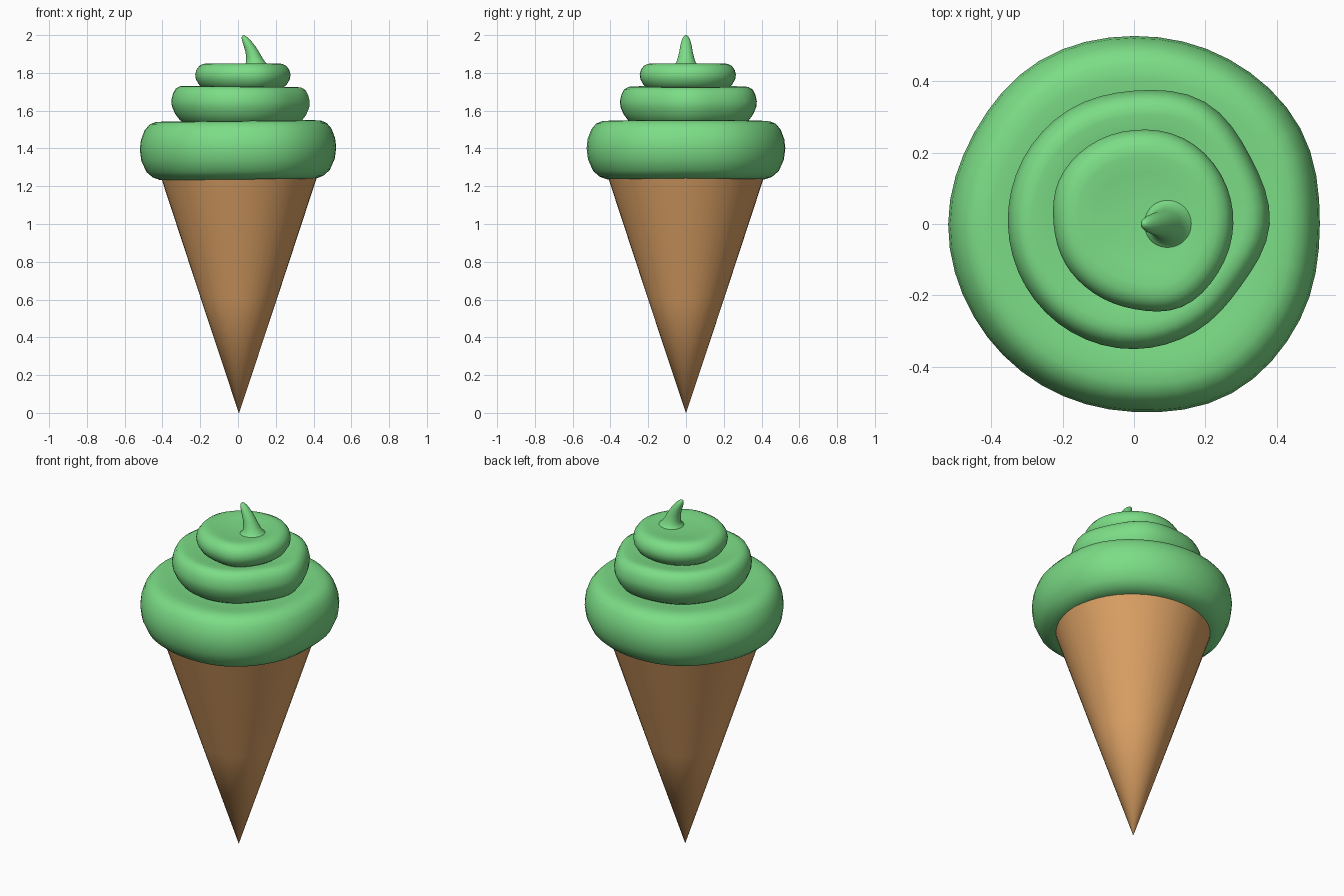
import bpy, bmesh
from math import sin, cos, pi

if "Cube" in bpy.data.objects:
    bpy.data.objects.remove(bpy.data.objects["Cube"])

SEG = 48


def material(name, rgb):
    m = bpy.data.materials.new(name)
    m.diffuse_color = (*rgb, 1)
    m.use_nodes = True
    m.node_tree.nodes["Principled BSDF"].inputs["Base Color"].default_value = m.diffuse_color
    return m


green = material("mint_cream", (0.2, 0.72, 0.24))
tan = material("wafer", (0.72, 0.36, 0.13))


def loft(name, rings, mat, cap_start=True, cap_end=True):
    """Skin a stack of rings; each ring is a list of SEG points."""
    bm = bmesh.new()
    vs = [[bm.verts.new(p) for p in ring] for ring in rings]
    for a, b in zip(vs, vs[1:]):
        for i in range(SEG):
            j = (i + 1) % SEG
            bm.faces.new((a[i], a[j], b[j], b[i]))
    if cap_start:
        bm.faces.new(vs[0][::-1])
    if cap_end:
        bm.faces.new(vs[-1])
    me = bpy.data.meshes.new(name)
    bm.to_mesh(me)
    bm.free()
    for p in me.polygons:
        p.use_smooth = True
    me.materials.append(mat)
    ob = bpy.data.objects.new(name, me)
    bpy.context.collection.objects.link(ob)
    return ob


def circle(cx, z, r):
    return [(cx + r * cos(2 * pi * i / SEG), r * sin(2 * pi * i / SEG), z) for i in range(SEG)]


def radius(outline, i):
    """Periodic smooth interpolation of an outline given every 30 degrees."""
    n = len(outline)
    t = i * n / SEG
    k, f = int(t), t - int(t)
    a, b, c, d = (outline[(k + o) % n] for o in (-1, 0, 1, 2))
    return b + 0.5 * f * (c - a + f * (2 * a - 5 * b + 4 * c - d + f * (3 * (b - c) + d - a)))


def tier(name, outline, profile, tilt):
    """Cream layer: profile is (inset from outline, z); tilt raises the +x side."""
    rings = []
    for inset, z in profile:
        ring = []
        for i in range(SEG):
            a = 2 * pi * i / SEG
            r = max(radius(outline, i) - inset, 0.01)
            ring.append((r * cos(a), r * sin(a), z + tilt * r * cos(a)))
        rings.append(ring)
    return loft(name, rings, green)


# Wafer cone
loft("cone", [circle(0.005, 0, 0.001), circle(0.005, 0.6, 0.2), circle(0.005, 1.245, 0.412)],
     tan, cap_end=False)

# Three stacked cream layers
tier("cream_bottom",
     [.52, .537, .532, .526, .528, .515, .52, .518, .52, .526, .547, .536],
     [(.3, 1.24), (.11, 1.236), (.07, 1.25), (.035, 1.28), (.008, 1.34), (0, 1.40), (.006, 1.45),
      (.025, 1.50), (.05, 1.53), (.08, 1.543), (.12, 1.546), (.17, 1.54), (.25, 1.53)], 0.01)
tier("cream_middle",
     [.38, .376, .395, .373, .368, .36, .353, .35, .35, .35, .347, .346],
     [(.2, 1.525), (.07, 1.53), (.045, 1.547), (.02, 1.58), (.003, 1.62), (0, 1.65), (.008, 1.685),
      (.022, 1.712), (.045, 1.726), (.07, 1.728), (.11, 1.722), (.2, 1.71)], -0.01)
tier("cream_top",
     [.278, .28, .277, .263, .253, .243, .225, .222, .224, .238, .268, .272],
     [(.15, 1.71), (.05, 1.715), (.022, 1.735), (.004, 1.765), (0, 1.79), (.006, 1.815),
      (.022, 1.837), (.045, 1.848), (.075, 1.85), (.12, 1.843), (.2, 1.838)], 0)

# Curled tip, leaning towards -x
loft("cream_tip", [circle(*p) for p in (
    (.098, 1.825, .085), (.098, 1.842, .064), (.094, 1.855, .052), (.086, 1.88, .043),
    (.076, 1.91, .036), (.062, 1.94, .031), (.048, 1.965, .025), (.037, 1.985, .018),
    (.031, 1.995, .010), (.029, 2.0, .003))], green)
